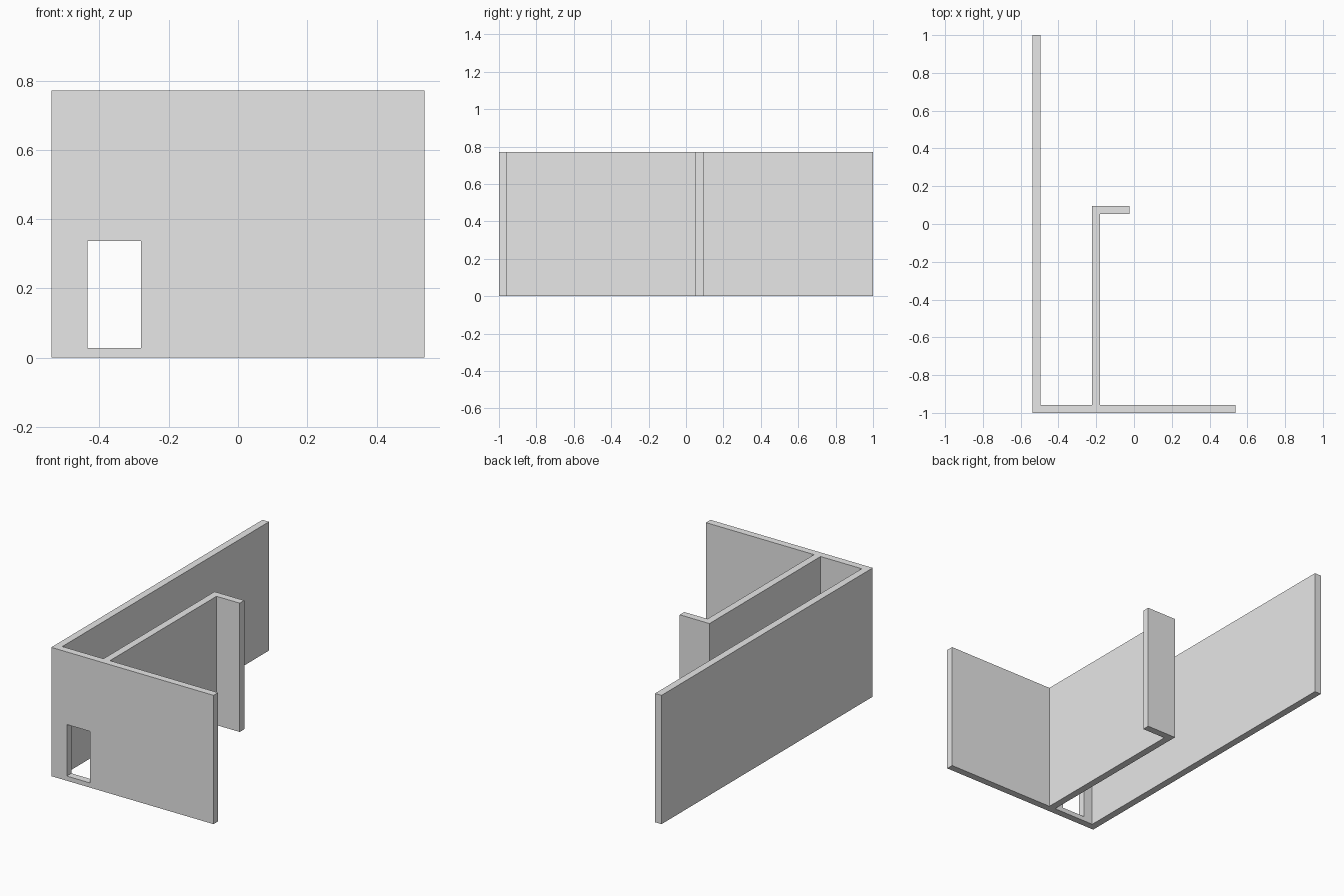
import bpy
import bmesh

cube = bpy.data.objects.get("Cube")
if cube:
    bpy.data.objects.remove(cube, do_unlink=True)

HEIGHT = 0.772
T = 0.043                      # wall thickness
LEFT, RIGHT = -0.538, 0.538    # ends of the front wall
FRONT, BACK = -1.0, 1.0
PART_X = -0.222                # outer face of the partition
PART_Y = 0.095                 # far end of the partition
RETURN_X = -0.025              # tip of the short return

grey = bpy.data.materials.new("light grey")
grey.use_nodes = True
colour = (0.8, 0.8, 0.8, 1)
grey.diffuse_color = colour
grey.node_tree.nodes["Principled BSDF"].inputs["Base Color"].default_value = colour


def prism(name, outline, bottom, top):
    """Extrude a counter-clockwise floor outline into a solid."""
    bm = bmesh.new()
    base = bm.faces.new([bm.verts.new((x, y, bottom)) for x, y in outline])
    result = bmesh.ops.extrude_face_region(bm, geom=[base], use_keep_orig=True)
    for v in result["geom"]:
        if isinstance(v, bmesh.types.BMVert):
            v.co.z = top
    bmesh.ops.recalc_face_normals(bm, faces=bm.faces)
    mesh = bpy.data.meshes.new(name)
    bm.to_mesh(mesh)
    bm.free()
    mesh.materials.append(grey)
    obj = bpy.data.objects.new(name, mesh)
    bpy.context.collection.objects.link(obj)
    return obj


# Connected walls: front wall, long side wall, hooked partition
plan = [
    (LEFT, FRONT), (RIGHT, FRONT), (RIGHT, FRONT + T),
    (PART_X + T, FRONT + T), (PART_X + T, PART_Y - T),
    (RETURN_X, PART_Y - T), (RETURN_X, PART_Y), (PART_X, PART_Y),
    (PART_X, FRONT + T), (LEFT + T, FRONT + T),
    (LEFT + T, BACK), (LEFT, BACK),
]
walls = prism("walls", plan, 0, HEIGHT)

# Doorway through the front wall, with a low sill
x0, x1 = -0.435, -0.28
y0, y1 = FRONT - T, FRONT + 2 * T
cutter = prism("doorway_cutter", [(x0, y0), (x1, y0), (x1, y1), (x0, y1)], 0.028, 0.337)
cutter.hide_render = True
cutter.hide_set(True)

doorway = walls.modifiers.new("doorway", "BOOLEAN")
doorway.operation = "DIFFERENCE"
doorway.solver = "EXACT"
doorway.object = cutter
